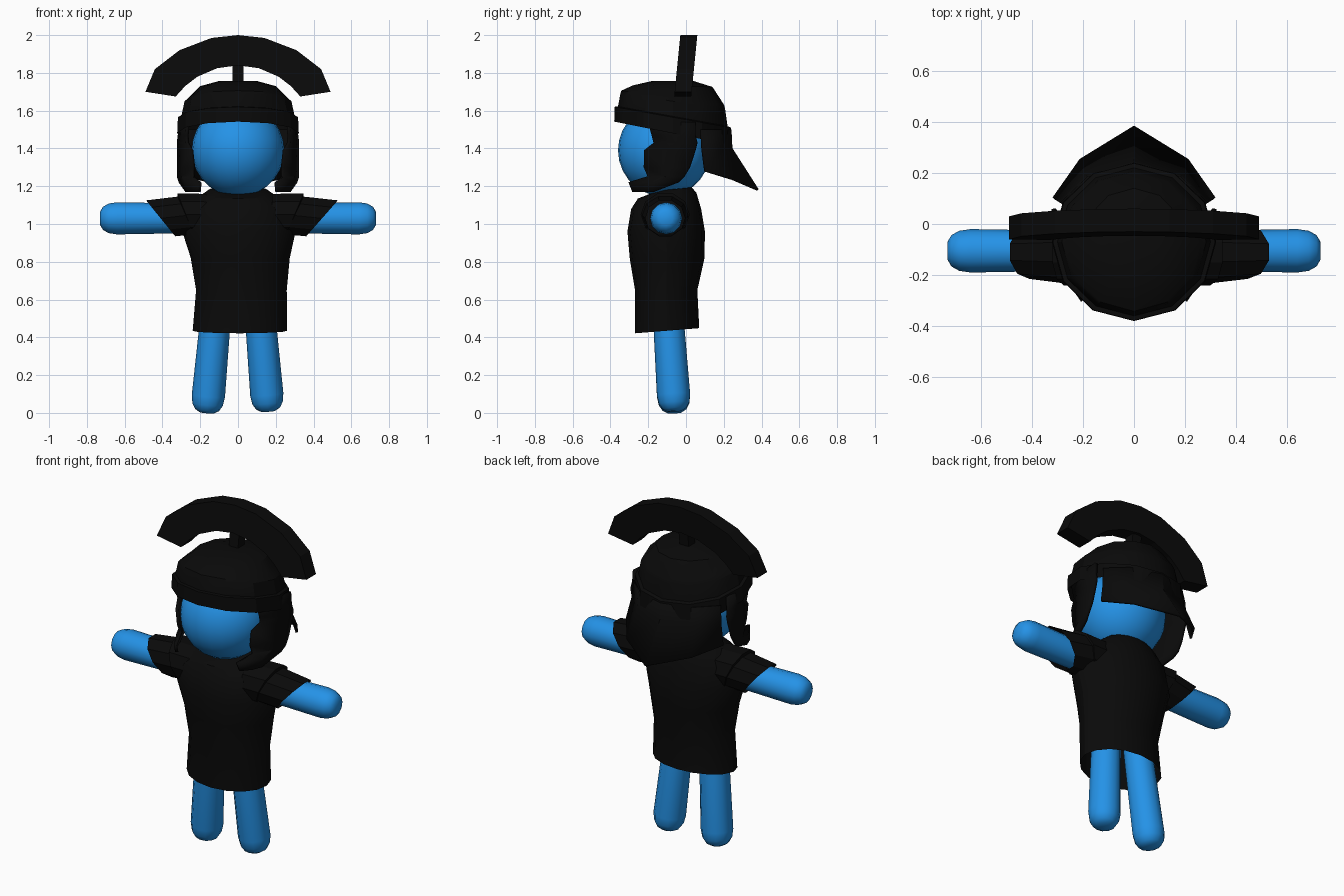
import bpy, bmesh, math
from mathutils import Vector

if "Cube" in bpy.data.objects:
    bpy.data.objects.remove(bpy.data.objects["Cube"])


def material(name, rgb):
    m = bpy.data.materials.new(name)
    m.diffuse_color = (*rgb, 1)
    m.use_nodes = True
    m.node_tree.nodes["Principled BSDF"].inputs["Base Color"].default_value = m.diffuse_color
    return m


BLUE = material("skin_blue", (0.018, 0.29, 0.80))
BLACK = material("cloth_black", (0.003, 0.003, 0.003))


def finish(name, bm, mat, angle=30, thick=0):
    bmesh.ops.recalc_face_normals(bm, faces=bm.faces)
    me = bpy.data.meshes.new(name)
    bm.to_mesh(me)
    bm.free()
    me.materials.append(mat)
    ob = bpy.data.objects.new(name, me)
    bpy.context.collection.objects.link(ob)
    if thick:
        mod = ob.modifiers.new("thickness", "SOLIDIFY")
        mod.thickness = thick
        mod.offset = 0
    if angle:
        bpy.ops.object.select_all(action="DESELECT")
        ob.select_set(True)
        bpy.context.view_layer.objects.active = ob
        bpy.ops.object.shade_smooth_by_angle(angle=math.radians(angle))
    return ob


def ring(c, u, v, n=12):
    c, u, v = Vector(c), Vector(u), Vector(v)
    return [c + u * math.cos(2 * math.pi * i / n) + v * math.sin(2 * math.pi * i / n) for i in range(n)]


def loft(name, rows, mat, closed=True, caps=(True, True), angle=30, thick=0):
    """Skin rows of points; closed rows make a tube, open rows a sheet."""
    bm = bmesh.new()
    vs = [[bm.verts.new(p) for p in r] for r in rows]
    n = len(rows[0])
    for a, b in zip(vs, vs[1:]):
        for i in range(n if closed else n - 1):
            j = (i + 1) % n
            bm.faces.new((a[i], a[j], b[j], b[i]))
    if closed:
        for use, r in zip(caps, (vs[0], vs[-1])):
            if use:
                bm.faces.new(r)
    return finish(name, bm, mat, angle, thick)


def limb(name, a, b, r):
    """Tube from a to b with a rounded far end."""
    a, b = Vector(a), Vector(b)
    d = (b - a).normalized()
    u = d.cross(Vector((0, 1, 0))).normalized()
    v = d.cross(u)
    rows = [ring(a, u * r * 0.9, v * r * 0.9)]
    for back, k in ((0.09, 1), (0.045, 0.92), (0.015, 0.72), (0, 0.42)):
        rows.append(ring(b - d * back, u * r * k, v * r * k))
    loft(name, rows, mat=BLUE, angle=60)


# head
bm = bmesh.new()
bmesh.ops.create_uvsphere(bm, u_segments=24, v_segments=14, radius=0.245)
bmesh.ops.translate(bm, verts=bm.verts, vec=(0, -0.115, 1.39))
finish("head", bm, BLUE, 60)

# arms and legs
limb("right_arm", (0.15, -0.105, 1.03), (0.73, -0.105, 1.03), 0.085)
limb("left_arm", (-0.15, -0.105, 1.03), (-0.73, -0.105, 1.03), 0.085)
limb("right_leg", (0.11, -0.10, 0.6), (0.16, -0.06, 0.008), 0.088)
limb("left_leg", (-0.11, -0.10, 0.6), (-0.165, -0.06, 0.0), 0.088)

# tunic body: z, centre x, centre y, half width, half depth, slope
body = [(0.435, 0.01, -0.10, 0.25, 0.17, 0.08), (0.65, 0.018, -0.105, 0.24, 0.165, 0),
        (0.82, 0.012, -0.10, 0.262, 0.198, 0), (0.96, 0.005, -0.105, 0.30, 0.205, 0),
        (1.08, 0, -0.105, 0.27, 0.185, 0), (1.15, 0, -0.10, 0.20, 0.155, 0.1),
        (1.185, 0, -0.06, 0.15, 0.09, 0.1)]
loft("tunic", [ring((cx, cy, z), (rx, 0, 0), (0, ry, ry * s), 16)
               for z, cx, cy, rx, ry, s in body], BLACK, caps=(False, True))

# sleeves with slanted cuffs and a layered shoulder
for side, s, k in (("right", 1, 1.0), ("left", -1, 0.92)):
    cuffs = [(0.18, 0, 1.05, 0.115, 0.13), (0.30, 0.05, 1.05, 0.118, 0.13),
             (0.30, 0.05, 1.045, 0.105, 0.122), (0.445, 0.088, 1.03, 0.10, 0.105)]
    loft(side + "_sleeve", [ring((s * k * x, -0.11, z), (0, d, 0), (s * k * lean, 0, h), 10)
                            for x, lean, z, h, d in cuffs], BLACK, caps=(False, False))

# helmet dome and brow band: z, half width, half depth, slope
dome = [(1.48, 0.322, 0.31, -0.20), (1.565, 0.318, 0.308, -0.18), (1.57, 0.30, 0.29, -0.18),
        (1.65, 0.283, 0.277, -0.15), (1.668, 0.262, 0.272, -0.14), (1.73, 0.20, 0.21, -0.02),
        (1.757, 0.10, 0.11, 0)]
loft("helmet", [ring((0, -0.07, z), (rx, 0, 0), (0, ry, ry * s))
                for z, rx, ry, s in dome], BLACK, caps=(False, True))

# cheek guards: z, front y, front x, back y, back x
cheek = [(1.54, -0.20, 0.265, 0.05, 0.305), (1.47, -0.18, 0.27, 0.05, 0.31),
         (1.43, -0.17, 0.268, 0.06, 0.315), (1.39, -0.22, 0.245, 0.05, 0.315),
         (1.30, -0.22, 0.235, 0.02, 0.315), (1.25, -0.20, 0.235, -0.01, 0.315),
         (1.22, -0.30, 0.20, -0.04, 0.305), (1.17, -0.28, 0.205, -0.17, 0.27)]
for side, s in (("right", 1), ("left", -1)):
    rows = []
    for z, yf, xf, yb, xb in cheek:
        ym = (yf + yb) / 2
        rows.append([(s * xf, yf, z), (s * (xf * 0.3 + xb * 0.7), ym, z), (s * xb, yb, z)])
    loft(side + "_cheek_guard", rows, BLACK, closed=False, thick=0.018)

# pointed neck guard flaring out at the back
def mirrored(half):
    return [(-x, y, z) for x, y, z in half] + [(x, y, z) for x, y, z in half[-2::-1]]


upper = [(0.285, 0.08, 1.50), (0.18, 0.18, 1.50), (0, 0.235, 1.50)]
middle = [(0.29, 0.085, 1.40), (0.185, 0.185, 1.40), (0, 0.24, 1.40)]
lower = [(0.315, 0.10, 1.28), (0.21, 0.25, 1.235), (0, 0.38, 1.18)]
loft("neck_guard", [mirrored(r) for r in (upper, middle, lower)], BLACK, closed=False, thick=0.012)

# transverse crest: outer and inner arc points from tip to middle
outer = [(0.49, 1.70), (0.44, 1.82), (0.31, 1.92), (0.14, 1.985), (0, 2.0)]
inner = [(0.33, 1.675), (0.28, 1.73), (0.215, 1.78), (0.11, 1.825), (0, 1.84)]


def section(s, o, i):
    return [(s * x, -0.06 + (z - 1.7) * 0.1 + dy, z)
            for (x, z), dy in ((o, 0), (o, 0.09), (i, 0.09), (i, 0))]


arc = [section(-1, o, i) for o, i in zip(outer, inner)]
arc += [section(1, o, i) for o, i in list(zip(outer, inner))[-2::-1]]
loft("crest", arc, BLACK, angle=0)

# crest stem
loft("crest_stem", [[(x, y + dy, z) for x, y in ((-0.03, -0.03), (0.03, -0.03), (0.03, 0.03), (-0.03, 0.03))]
                    for z, dy in ((1.70, -0.02), (1.86, 0.0))], BLACK, angle=0)
